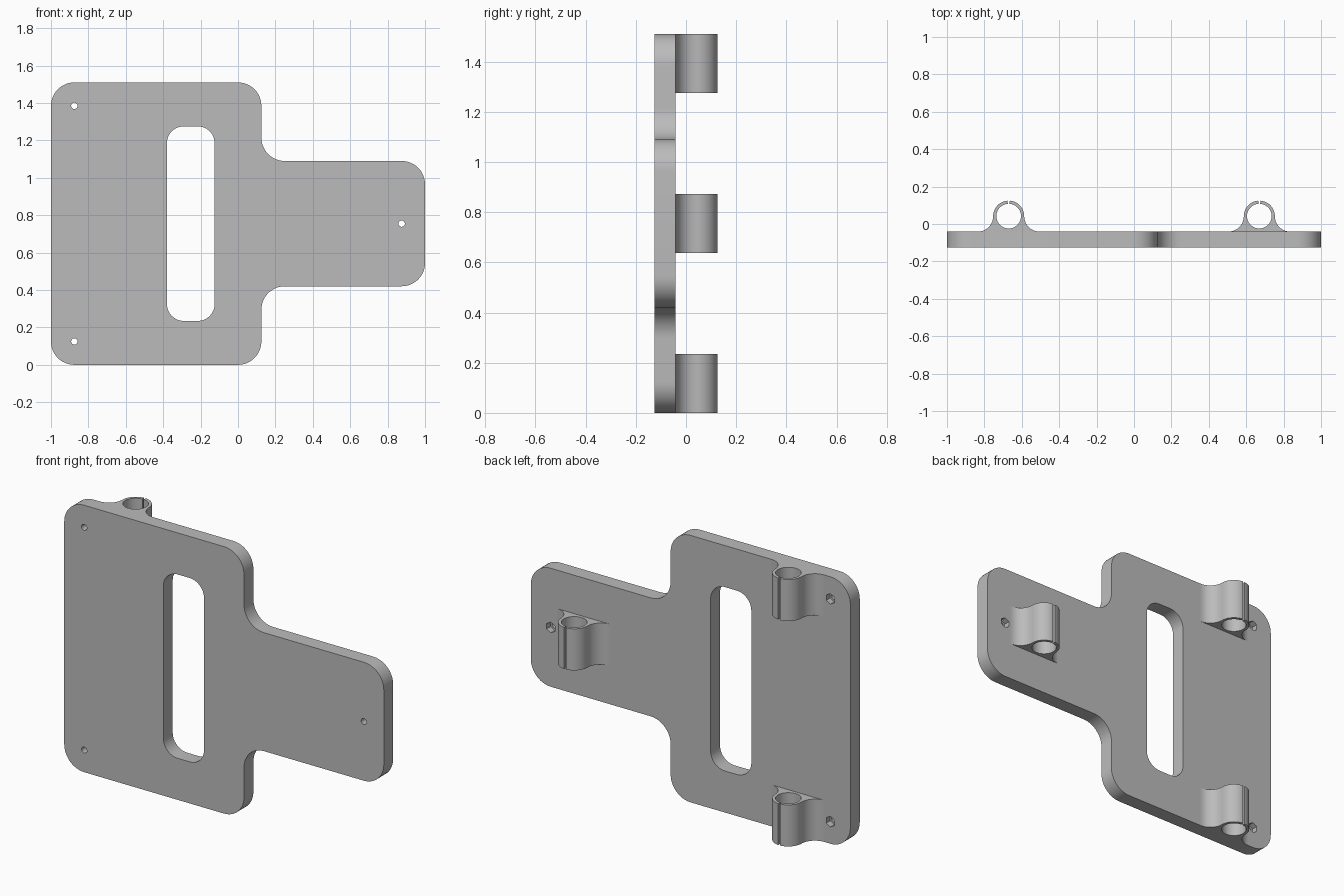
import bpy, bmesh
from math import pi, sin, cos, radians
from mathutils import Vector

cube = bpy.data.objects.get("Cube")
if cube:
    bpy.data.objects.remove(cube, do_unlink=True)

grey = bpy.data.materials.new("plain grey")
grey.use_nodes = True
grey.diffuse_color = (0.5, 0.5, 0.5, 1)
grey.node_tree.nodes["Principled BSDF"].inputs["Base Color"].default_value = (0.5, 0.5, 0.5, 1)

HEIGHT = 1.51
FRONT, BACK = -0.125, -0.041


def arc(cx, cy, r, start, end, steps):
    """Points on an arc, angles in degrees."""
    angles = [radians(start + (end - start) * i / steps) for i in range(steps + 1)]
    return [(cx + r * cos(a), cy + r * sin(a)) for a in angles]


def rounded(corners, radius, steps=12):
    """Right-angled outline with every corner, convex or concave, rounded."""
    pts = []
    for i, c in enumerate(corners):
        c = Vector(c)
        u = (Vector(corners[i - 1]) - c).normalized()
        v = (Vector(corners[(i + 1) % len(corners)]) - c).normalized()
        centre = c + (u + v) * radius
        for k in range(steps + 1):
            t = k / steps * pi / 2
            pts.append(tuple(centre - v * radius * cos(t) - u * radius * sin(t)))
    return pts


def prism(name, points):
    """Extrude a profile of 3D points given as (start, end) pairs."""
    bm = bmesh.new()
    a = [bm.verts.new(p) for p, q in points]
    b = [bm.verts.new(q) for p, q in points]
    bm.faces.new(a)
    bm.faces.new(b[::-1])
    for i in range(len(a)):
        j = (i + 1) % len(a)
        bm.faces.new((a[j], a[i], b[i], b[j]))
    bmesh.ops.recalc_face_normals(bm, faces=bm.faces)
    mesh = bpy.data.meshes.new(name)
    bm.to_mesh(mesh)
    bm.free()
    mesh.materials.append(grey)
    obj = bpy.data.objects.new(name, mesh)
    bpy.context.collection.objects.link(obj)
    return obj


def along_y(name, profile, y0, y1):
    return prism(name, [((x, y0, z), (x, y1, z)) for x, z in profile])


def along_z(name, profile, z0, z1):
    return prism(name, [((x, y, z0), (x, y, z1)) for x, y in profile])


def activate(obj):
    bpy.ops.object.select_all(action='DESELECT')
    obj.select_set(True)
    bpy.context.view_layer.objects.active = obj


def cut(target, cutter):
    cutter.hide_render = True
    activate(target)
    mod = target.modifiers.new("cut", 'BOOLEAN')
    mod.operation = 'DIFFERENCE'
    mod.solver = 'EXACT'
    mod.object = cutter
    bpy.ops.object.modifier_apply(modifier=mod.name)
    bpy.data.objects.remove(cutter, do_unlink=True)


# Mounting plate with a side tab
low, high = 0.42, 1.09
outline = [(-1, 0), (0.125, 0), (0.125, low), (1, low),
           (1, high), (0.125, high), (0.125, HEIGHT), (-1, HEIGHT)]
plate = along_y("mounting_plate", rounded(outline, 0.125), FRONT, BACK)

# Long slot
slot = [(-0.38, 0.235), (-0.125, 0.235), (-0.125, 1.275), (-0.38, 1.275)]
cut(plate, along_y("slot_cutter", rounded(slot, 0.09), FRONT - 0.1, BACK + 0.1))

# Screw holes with hexagonal nut pockets at the back
for x, z in [(-0.875, 0.125), (-0.875, HEIGHT - 0.125), (0.875, HEIGHT / 2)]:
    hole = arc(x, z, 0.017, 0, 360, 24)[:-1]
    cut(plate, along_y("hole_cutter", hole, FRONT - 0.1, BACK + 0.1))
    pocket = arc(x, z, 0.03, 30, 390, 6)[:-1]
    cut(plate, along_y("pocket_cutter", pocket, BACK - 0.035, BACK + 0.1))


# Split rod clamps with flared feet
def clamp_profile(cx):
    cy, r, bore = 0.042, 0.083, 0.066
    gap = 4
    pts = arc(cx + 2 * r, cy, r, 270, 180, 12)
    pts += arc(cx, cy, r, 0, 90 - gap, 14)[1:]
    pts += arc(cx, cy, bore, 90 - gap, -270 + gap, 48)
    pts += arc(cx, cy, r, 90 + gap, 180, 14)
    pts += arc(cx - 2 * r, cy, r, 0, -90, 12)[1:]
    # Foot sunk slightly into the plate
    sink = BACK - 0.004
    return pts + [(cx - 2 * r, sink), (cx + 2 * r, sink)]


parts = [plate]
LENGTH = 0.235
for name, x, z in [("lower_clamp", -0.67, 0),
                   ("upper_clamp", -0.67, HEIGHT - LENGTH),
                   ("tab_clamp", 0.67, (HEIGHT - LENGTH) / 2)]:
    parts.append(along_z(name, clamp_profile(x), z, z + LENGTH))

for part in parts:
    activate(part)
    bpy.ops.object.shade_smooth_by_angle(angle=radians(30))
